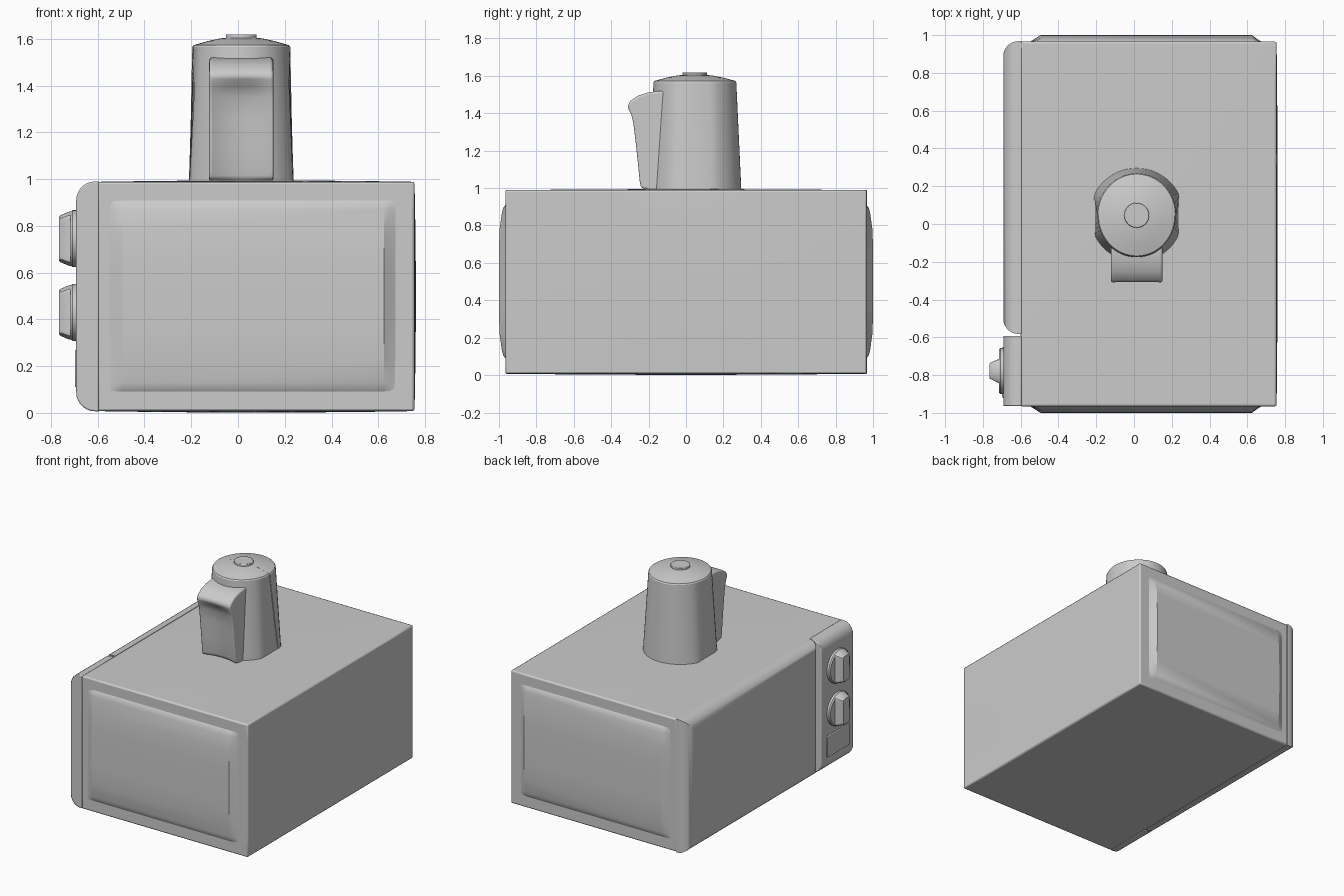
import bpy, bmesh
from math import sin, cos, pi, radians

if "Cube" in bpy.data.objects:
    bpy.data.objects.remove(bpy.data.objects["Cube"])


def finish(bm, name, bevel=0.0, segs=2, angle=30):
    bmesh.ops.recalc_face_normals(bm, faces=bm.faces)
    me = bpy.data.meshes.new(name)
    bm.to_mesh(me)
    bm.free()
    ob = bpy.data.objects.new(name, me)
    bpy.context.collection.objects.link(ob)
    if bevel:
        m = ob.modifiers.new("soft_edges", 'BEVEL')
        m.width, m.segments, m.limit_method = bevel, segs, 'ANGLE'
        m.angle_limit = radians(35)
    bpy.ops.object.select_all(action='DESELECT')
    ob.select_set(True)
    bpy.context.view_layer.objects.active = ob
    bpy.ops.object.shade_smooth_by_angle(angle=radians(angle))
    return ob


def box(x0, x1, y0, y1, z0, z1):
    bm = bmesh.new()
    bmesh.ops.create_cube(bm, size=1)
    for v in bm.verts:
        v.co = (x1 if v.co.x > 0 else x0, y1 if v.co.y > 0 else y0, z1 if v.co.z > 0 else z0)
    return bm


def loft(rings):
    """Skin closed rings of equal length and cap both ends."""
    bm = bmesh.new()
    vs = [[bm.verts.new(p) for p in r] for r in rings]
    n = len(vs[0])
    for a, b in zip(vs, vs[1:]):
        for i in range(n):
            j = (i + 1) % n
            bm.faces.new((a[i], a[j], b[j], b[i]))
    bm.faces.new(vs[0])
    bm.faces.new(vs[-1])
    return bm


def front_face(bm):
    return min((f for f in bm.faces), key=lambda f: f.calc_center_median().x - f.calc_area())


# oven body with slightly domed sheet-metal sides
bm = bmesh.new()
bmesh.ops.create_cube(bm, size=2)
bmesh.ops.subdivide_edges(bm, edges=bm.edges[:], cuts=7, use_grid_fill=True)
for v in bm.verts:
    x, y, z = v.co
    bx = 0.006 * (1 - y * y) * (1 - z * z) if x > 0.99 else 0
    bz = 0.006 * z * (1 - x * x) * (1 - y * y) if abs(z) > 0.99 else 0
    v.co = (0.0775 + 0.6775 * x + bx, 0.966 * y, 0.498 + 0.4905 * z + bz)
finish(bm, "oven_body", 0.01)

# raised pressed panels on both sides
prof = [(.09, -.01), (.09, 0), (.105, .012), (.13, .019), (.23, .033), (.37, .0345), (.5, .035)]
prof = prof + [(1 - z, h) for z, h in prof[-2::-1]]
for side, s in (("front", -1), ("rear", 1)):
    stations = [(-.55, 0), (-.525, .45), (-.495, 1), (.625, 1), (.65, .45), (.675, 0)]
    rings = [[(x, s * (0.965 + (h * k if h > 0 else h)), z) for z, h in prof] for x, k in stations]
    finish(loft(rings), side + "_pressed_panel", angle=25)

# door with rounded front edges and an inset window
bm = box(-.692, -.595, -.582, .968, .007, .99)
edges = [e for e in bm.edges if all(v.co.x < -.69 for v in e.verts)]
bmesh.ops.bevel(bm, geom=edges, offset=.08, segments=7, profile=.5, affect='EDGES')
bm.normal_update()
f = front_face(bm)
bmesh.ops.inset_region(bm, faces=[f], thickness=.03)
for v in f.verts:
    v.co.y = .79 if v.co.y > 0 else -.47
    v.co.z = .88 if v.co.z > .5 else .12
bmesh.ops.inset_region(bm, faces=[f], thickness=.008, depth=-.012)
finish(bm, "oven_door")

# control panel, rounded at top and bottom, with inset button
bm = box(-.692, -.595, -.964, -.592, .007, .99)
edges = [e for e in bm.edges if all(v.co.x < -.69 for v in e.verts)
         and abs(e.verts[0].co.z - e.verts[1].co.z) < .01]
bmesh.ops.bevel(bm, geom=edges, offset=.08, segments=7, profile=.5, affect='EDGES')
finish(bm, "control_panel", .006)
finish(box(-.698, -.68, -.92, -.65, .11, .27), "push_button", .005)

# two knobs: round base plus clipped tapering grip
N = 48
for label, z in (("upper", .745), ("lower", .43)):
    def ring(x, r, w):
        return [(x, -.778 + max(-w, min(w, r * cos(2 * pi * i / N))), z + r * sin(2 * pi * i / N))
                for i in range(N)]
    finish(loft([ring(-.68, .122, 1), ring(-.708, .122, 1), ring(-.716, .115, 1)]), label + "_knob_base")
    finish(loft([ring(-.705, .118, .066), ring(-.725, .115, .06), ring(-.76, .1, .043),
                 ring(-.766, .094, .037)]), label + "_knob_grip")

# kettle shell: front shell slightly smaller than rear, split on a leaning seam
CX, CY, M = .014, .046, 64
levels = [(.985, .225, .25), (1.565, .21, .223), (1.573, .205, .218), (1.59, .145, .155),
          (1.602, .09, .095), (1.608, .03, .03)]


def kettle(k):
    return loft([[(CX + k * max(-rx, min(rx, ry * cos(2 * pi * i / M))) if n == 0
                   else CX + k * rx * cos(2 * pi * i / M),
                   CY + k * ry * sin(2 * pi * i / M), z) for i in range(M)]
                 for n, (z, rx, ry) in enumerate(levels)])


finish(kettle(.985), "kettle_front_shell", angle=20)
bm = kettle(1.0)
bmesh.ops.recalc_face_normals(bm, faces=bm.faces)
bmesh.ops.bisect_plane(bm, geom=bm.verts[:] + bm.edges[:] + bm.faces[:], plane_co=(0, .05, 1.57),
                       plane_no=(0, .58, .08), clear_inner=True)
bmesh.ops.holes_fill(bm, edges=[e for e in bm.edges if e.is_boundary])
finish(bm, "kettle_rear_shell", angle=20)

# lid button
bm = loft([[(CX + .066 * cos(2 * pi * i / 40), CY + .066 * sin(2 * pi * i / 40), z) for i in range(40)]
           for z in (1.59, 1.619)])
finish(bm, "lid_button", .004)

# handle: side profile (y, z, hollow) swept across x, front hollowed below the thumb rest
side = [(-.08, .988, 0), (-.08, 1.52, 0), (-.14, 1.52, 0), (-.2, 1.512, 0), (-.255, 1.495, 0),
        (-.295, 1.468, 0), (-.31, 1.447, 0), (-.309, 1.425, .2), (-.297, 1.395, .7), (-.286, 1.35, 1),
        (-.276, 1.27, 1), (-.263, 1.15, 1), (-.251, 1.03, 1), (-.244, 1.0, 1), (-.19, .988, 0)]
rings = []
for i in range(13):
    u = -1 + i / 6
    rings.append([(.014 + .137 * u, y + .035 * h * (1 - u * u), z) for y, z, h in side])
finish(loft(rings), "kettle_handle", .012, 3, angle=35)
